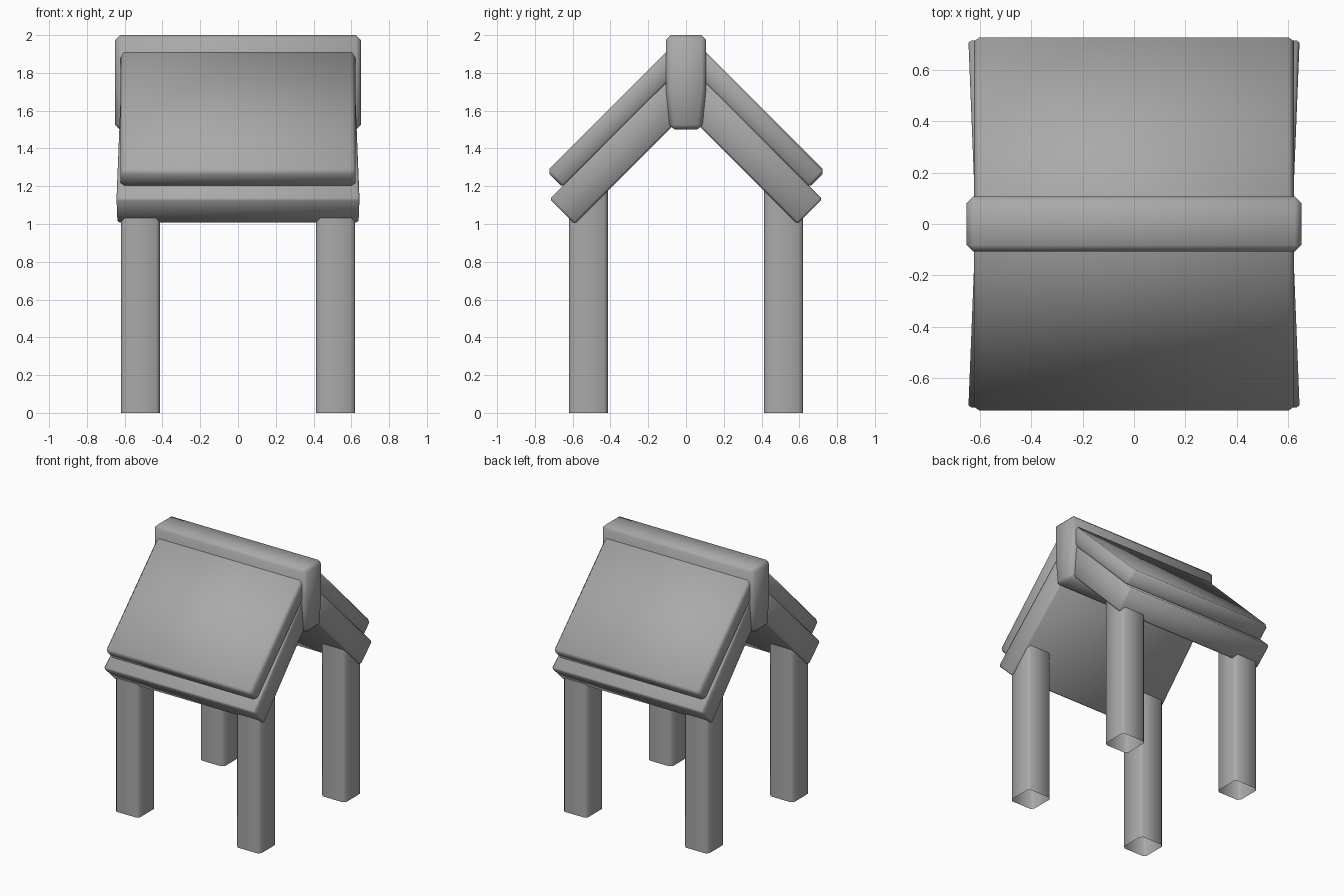
import bpy, bmesh

cube = bpy.data.objects.get("Cube")
if cube:
    bpy.data.objects.remove(cube, do_unlink=True)

# One plain grey for everything
GREY = (0.4, 0.4, 0.4, 1)
grey = bpy.data.materials.new("plain_grey")
grey.use_nodes = True
grey.diffuse_color = GREY
grey.node_tree.nodes["Principled BSDF"].inputs["Base Color"].default_value = GREY


def finish(bm, name, angle=1.1):
    mesh = bpy.data.meshes.new(name)
    bm.to_mesh(mesh)
    bm.free()
    mesh.materials.append(grey)
    ob = bpy.data.objects.new(name, mesh)
    bpy.context.collection.objects.link(ob)
    bpy.ops.object.select_all(action='DESELECT')
    bpy.context.view_layer.objects.active = ob
    ob.select_set(True)
    bpy.ops.object.shade_smooth_by_angle(angle=angle)
    return ob


def prism(name, profile, half_width, bevel, side=1):
    """Extrude a (y, z) profile along x; half_width gives the reach at each y."""
    bm = bmesh.new()
    ends = [[bm.verts.new((s * half_width(y), side * y, z)) for y, z in profile]
            for s in (-1, 1)]
    bm.faces.new(ends[0])
    bm.faces.new(ends[1])
    for i in range(len(profile)):
        j = (i + 1) % len(profile)
        bm.faces.new((ends[0][i], ends[0][j], ends[1][j], ends[1][i]))
    bmesh.ops.recalc_face_normals(bm, faces=bm.faces)
    bmesh.ops.bevel(bm, geom=bm.edges[:], offset=bevel, segments=1,
                    affect='EDGES', clamp_overlap=True)
    return finish(bm, name)


# Ridge beam, slightly narrower at its foot
prism("ridge_beam", [(-0.085, 1.5), (0.085, 1.5), (0.107, 1.72), (0.107, 2), (-0.107, 2), (-0.107, 1.72)],
      lambda y: 0.65, 0.025)

# Two-layer roof slopes; the lower layer sticks out past the upper one
lower = [(0.04, 1.55), (0.59, 1.0), (0.722, 1.132), (0.04, 1.814)]
upper = [(0.04, 1.80), (0.65, 1.19), (0.738, 1.278), (0.04, 1.975)]
for name, side in (("front", -1), ("back", 1)):
    prism(name + "_roof_lower", lower, lambda y: 0.615 + 0.04 * y, 0.012, side)
    prism(name + "_roof_upper", upper, lambda y: 0.622, 0.02, side)

# Four hollow posts, open at the foot
for yname, sy in (("front", -1), ("back", 1)):
    for xname, sx in (("left", 1), ("right", -1)):
        bm = bmesh.new()
        bmesh.ops.create_cube(bm, size=1)
        for v in bm.verts:
            v.co = (sx * 0.517 + v.co.x * 0.207, sy * 0.517 + v.co.y * 0.207,
                    (v.co.z + 0.5) * 1.2)
        foot = [f for f in bm.faces if f.normal.z < -0.9]
        bmesh.ops.delete(bm, geom=foot, context='FACES_ONLY')
        upright = [e for e in bm.edges
                   if abs(e.verts[0].co.z - e.verts[1].co.z) > 0.5]
        bmesh.ops.bevel(bm, geom=upright, offset=0.02, segments=1, affect='EDGES')
        finish(bm, f"{yname}_{xname}_post")
